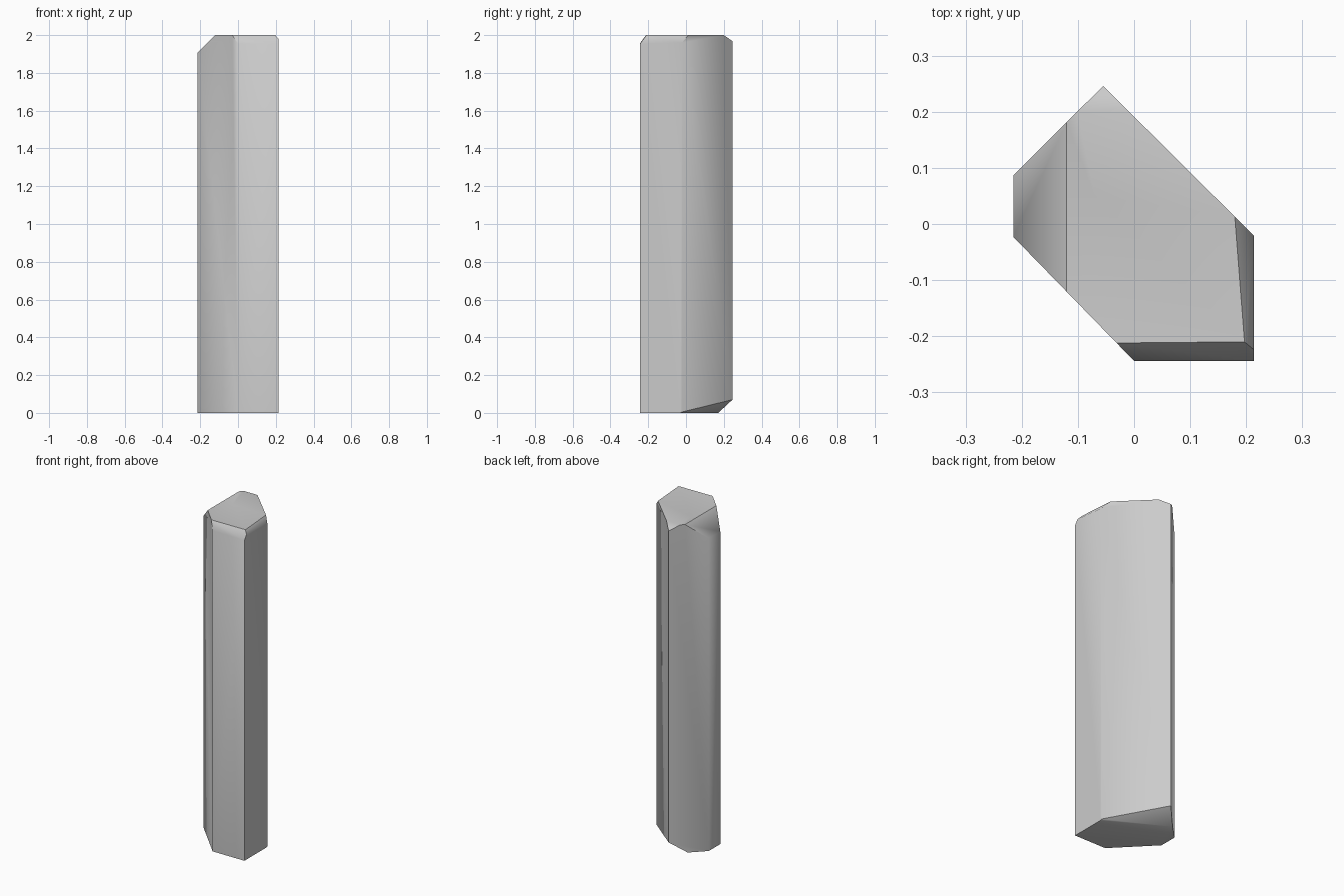
import bpy, bmesh
from mathutils import Vector

if "Cube" in bpy.data.objects:
    bpy.data.objects.remove(bpy.data.objects["Cube"])

# Cross-section of the shaft, counter-clockwise seen from above
PROFILE = [(0.0, -0.244), (0.214, -0.244), (0.214, -0.021),
           (-0.055, 0.246), (-0.215, 0.087), (-0.215, -0.023)]

# Corner chamfers: each plane passes through three points
TOP_CUTS = [
    ((-0.215, 0.0, 1.905), (-0.12, 0.0, 2.0), (-0.12, 0.1, 2.0)),       # left
    ((0.18, 0.01, 2.0), (0.197, -0.21, 2.0), (0.214, -0.021, 1.96)),    # right
    ((-0.03, -0.212, 2.0), (0.197, -0.21, 2.0), (0.0, -0.244, 1.955)),  # front
    ((-0.10, 0.20, 2.0), (-0.01, 0.20, 2.0), (-0.055, 0.246, 1.968)),   # back
]
BOTTOM_CUTS = [
    ((0.214, -0.021, 0.005), (-0.055, 0.246, 0.07), (-0.13, 0.17, 0.0)),
]


def chamfer(bm, points, up):
    """Slice off everything beyond the plane and close the hole."""
    a, b, c = map(Vector, points)
    n = (b - a).cross(c - a).normalized()
    if n.z * up < 0:
        n = -n
    cut = bmesh.ops.bisect_plane(bm, geom=bm.verts[:] + bm.edges[:] + bm.faces[:],
                                 plane_co=a, plane_no=n, clear_outer=True, dist=1e-5)
    edges = [e for e in cut["geom_cut"] if isinstance(e, bmesh.types.BMEdge)]
    bmesh.ops.holes_fill(bm, edges=edges, sides=0)


# Shaft: extruded profile
bm = bmesh.new()
base = bm.faces.new([bm.verts.new((x, y, 0)) for x, y in PROFILE])
ext = bmesh.ops.extrude_face_region(bm, geom=[base], use_keep_orig=True)
bmesh.ops.translate(bm, vec=(0, 0, 2),
                    verts=[v for v in ext["geom"] if isinstance(v, bmesh.types.BMVert)])
bmesh.ops.recalc_face_normals(bm, faces=bm.faces[:])

for pts in TOP_CUTS:
    chamfer(bm, pts, 1)
for pts in BOTTOM_CUTS:
    chamfer(bm, pts, -1)
bmesh.ops.recalc_face_normals(bm, faces=bm.faces[:])

# Shallow pit in the top face
cap = max(bm.faces, key=lambda f: f.calc_center_median().z)
pit = bmesh.ops.poke(bm, faces=[cap])["verts"][0]
pit.co = (-0.07, 0.05, 1.985)

mesh = bpy.data.meshes.new("faceted_post")
bm.to_mesh(mesh)
bm.free()
post = bpy.data.objects.new("faceted_post", mesh)
bpy.context.collection.objects.link(post)
bpy.context.view_layer.objects.active = post
post.select_set(True)
bpy.ops.object.shade_smooth_by_angle(angle=0.87)
